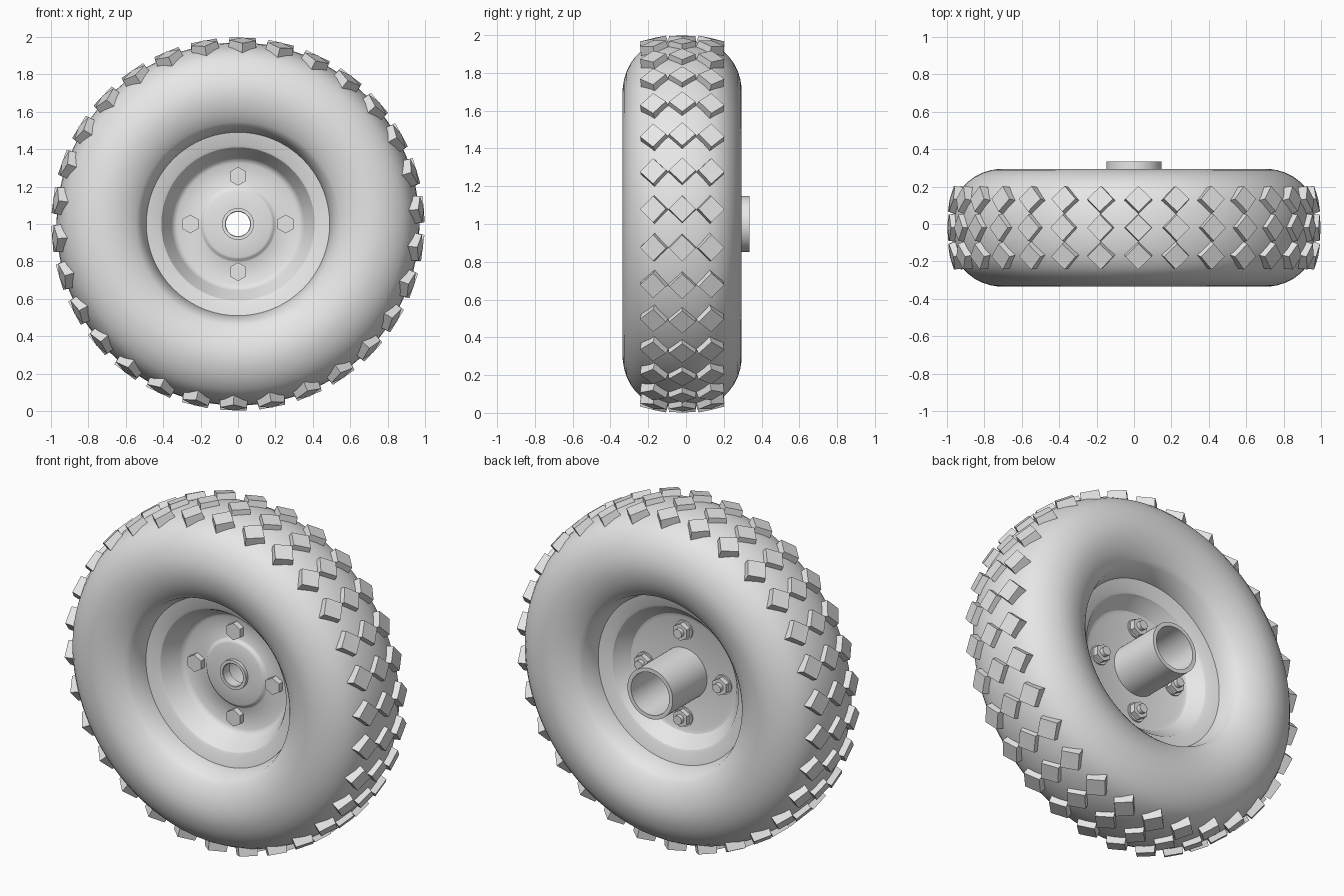
import bpy, bmesh, math
from mathutils import Matrix

if "Cube" in bpy.data.objects:
    bpy.data.objects.remove(bpy.data.objects["Cube"], do_unlink=True)

MID = -0.02          # middle plane of the tyre along y
HUB = Matrix.Translation((0, 0, 1))

grey = bpy.data.materials.new("plain_grey")
grey.use_nodes = True
grey.diffuse_color = (0.8, 0.8, 0.8, 1)
grey.node_tree.nodes["Principled BSDF"].inputs["Base Color"].default_value = (0.8, 0.8, 0.8, 1)


def finish(bm, name, smooth=None):
    bmesh.ops.recalc_face_normals(bm, faces=bm.faces)
    mesh = bpy.data.meshes.new(name)
    bm.to_mesh(mesh)
    bm.free()
    mesh.materials.append(grey)
    ob = bpy.data.objects.new(name, mesh)
    bpy.context.collection.objects.link(ob)
    if smooth:
        bpy.ops.object.select_all(action='DESELECT')
        ob.select_set(True)
        bpy.context.view_layer.objects.active = ob
        bpy.ops.object.shade_smooth_by_angle(angle=math.radians(smooth))
    return ob


def lathe(name, profile, segs=96, smooth=30):
    """Turn a closed (radius, y) profile around the axle."""
    bm = bmesh.new()
    rings = []
    for i in range(segs):
        a = math.tau * i / segs
        rings.append([bm.verts.new((r * math.sin(a), y, 1 + r * math.cos(a))) for r, y in profile])
    n = len(profile)
    for i in range(segs):
        p, q = rings[i], rings[(i + 1) % segs]
        for j in range(n):
            k = (j + 1) % n
            bm.faces.new((p[j], p[k], q[k], q[j]))
    return finish(bm, name, smooth)


def add_prism(bm, sides, radius, x, z, y0, y1):
    """Prism along y, with a corner pointing up."""
    m = Matrix.Translation((x, (y0 + y1) / 2, z)) @ Matrix.Rotation(math.pi / 2, 4, 'X')
    bmesh.ops.create_cone(bm, cap_ends=True, segments=sides, radius1=radius,
                          radius2=radius, depth=abs(y1 - y0), matrix=m)


# Tyre: half section from bead to crown, mirrored across its middle plane
half = [(0.49, 0.14), (0.52, 0.24), (0.545, 0.262), (0.58, 0.283), (0.62, 0.3),
        (0.67, 0.312), (0.72, 0.315), (0.765, 0.308), (0.81, 0.294), (0.85, 0.274),
        (0.885, 0.248), (0.915, 0.217), (0.94, 0.17), (0.957, 0.115), (0.966, 0.06)]
tyre = [(r, MID - d) for r, d in half] + [(0.97, MID)] + [(r, MID + d) for r, d in reversed(half)]
lathe("tyre", tyre, 128, 35)

# Tread: three rows of tilted diamond blocks
bm = bmesh.new()
for i in range(30):
    turn = Matrix.Rotation(math.radians(1.4 + 12 * i), 4, 'Y')
    for side in (-1, 0, 1):
        top = 0.983 if side else 0.996
        place = Matrix.Translation((0, MID + 0.148 * side, top - 0.03))
        tilt = Matrix.Rotation(math.radians(-13 * side), 4, 'X')
        bmesh.ops.create_cone(bm, cap_ends=True, segments=4, radius1=0.077, radius2=0.07,
                              depth=0.06, matrix=HUB @ turn @ place @ tilt)
finish(bm, "tread_blocks")

# Wheel rim: front bowl, raised boss, bored hub, then back bowl
rim = [(0.495, -0.16), (0.425, -0.145), (0.41, -0.138), (0.4, -0.122), (0.355, -0.035),
       (0.345, -0.02), (0.325, -0.01), (0.205, -0.01), (0.197, -0.014), (0.188, -0.024),
       (0.178, -0.028), (0.085, -0.028), (0.085, -0.048), (0.068, -0.048), (0.065, -0.045),
       (0.065, 0.015), (0.325, 0.015), (0.345, 0.022), (0.355, 0.035), (0.4, 0.082),
       (0.41, 0.098), (0.425, 0.105), (0.495, 0.12)]
lathe("wheel_rim", rim)

# Axle sleeve at the back
lathe("axle_sleeve", [(0.148, 0.005), (0.148, 0.335), (0.125, 0.335), (0.125, 0.005)], 64)

# Four bolts: head in front, washer, nut and threaded end at the back
heads, nuts, washers, studs = (bmesh.new() for _ in range(4))
for k in range(4):
    x = 0.255 * math.cos(k * math.pi / 2)
    z = 1 + 0.255 * math.sin(k * math.pi / 2)
    add_prism(heads, 6, 0.05, x, z, -0.045, 0.0)
    add_prism(washers, 32, 0.056, x, z, 0.01, 0.024)
    add_prism(nuts, 6, 0.05, x, z, 0.02, 0.055)
    add_prism(studs, 24, 0.026, x, z, 0.0, 0.08)
finish(heads, "bolt_heads")
finish(nuts, "bolt_nuts")
finish(washers, "bolt_washers", 30)
finish(studs, "bolt_ends", 30)
